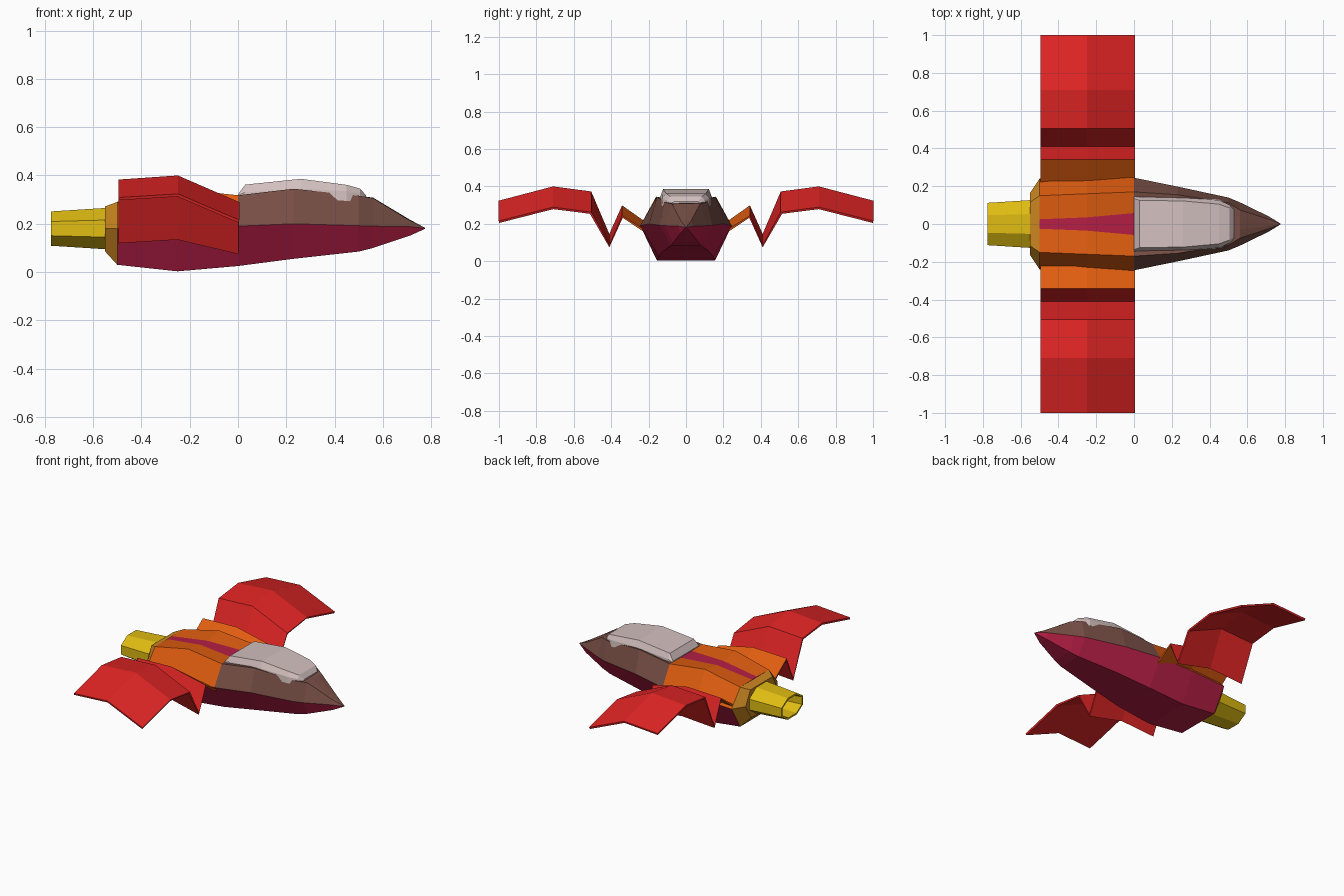
import bpy, math

if "Cube" in bpy.data.objects:
    bpy.data.objects.remove(bpy.data.objects["Cube"])


def material(name, rgb):
    m = bpy.data.materials.new(name)
    m.diffuse_color = (*rgb, 1)
    m.use_nodes = True
    m.node_tree.nodes["Principled BSDF"].inputs["Base Color"].default_value = m.diffuse_color
    return m


RED = material("red", (0.75, 0.018, 0.018))
ORANGE = material("orange", (0.75, 0.11, 0.005))
AMBER = material("amber", (0.60, 0.24, 0.015))
YELLOW = material("yellow", (0.74, 0.50, 0.006))
BROWN = material("brown", (0.19, 0.08, 0.062))
CRIMSON = material("crimson", (0.46, 0.013, 0.06))
PALE = material("pale_canopy", (0.65, 0.53, 0.52))
GREY = material("grey", (0.38, 0.34, 0.36))


def build(name, verts, faces, mats, rule=None):
    """Flat-shaded mesh; rule(face number) picks the material."""
    me = bpy.data.meshes.new(name)
    me.from_pydata(verts, [], faces)
    for m in mats:
        me.materials.append(m)
    if rule:
        for i, p in enumerate(me.polygons):
            p.material_index = rule(i)
    ob = bpy.data.objects.new(name, me)
    bpy.context.collection.objects.link(ob)
    return ob


def loft(name, rings, mats, rule=None, caps=(False, False)):
    """Skin equal-sized closed rings, ordered along +x."""
    n = len(rings[0])
    verts = [p for r in rings for p in r]
    faces = [(a * n + k, a * n + (k + 1) % n, (a + 1) * n + (k + 1) % n, (a + 1) * n + k)
             for a in range(len(rings) - 1) for k in range(n)]
    faces = [f[::-1] for f in faces]
    if caps[0]:
        faces.append(tuple(range(n)))
    if caps[1]:
        faces.append(tuple(reversed(range((len(rings) - 1) * n, len(rings) * n))))
    return build(name, verts, faces, mats, rule)


def section(x, half):
    """Ring from half-profile (y, z) points listed bottom to top, mirrored in y."""
    return [(x, -y, z) for y, z in half] + [(x, y, z) for y, z in reversed(half)]


# fuselage: x, then belly, side crease, shoulder and spine points
hull = [
    (-0.50, (0.150, 0.030), (0.240, 0.180), (0.150, 0.290), (0.025, 0.292)),
    (-0.25, (0.155, 0.003), (0.245, 0.190), (0.160, 0.345), (0.035, 0.325)),
    (0.00, (0.145, 0.025), (0.245, 0.190), (0.170, 0.318), (0.058, 0.316)),
    (0.23, (0.120, 0.055), (0.198, 0.200), (0.155, 0.345), (0.050, 0.310)),
    (0.50, (0.080, 0.085), (0.140, 0.192), (0.112, 0.316), (0.040, 0.312)),
    (0.56, (0.068, 0.100), (0.115, 0.190), (0.075, 0.306), (0.030, 0.308)),
    (0.71, (0.030, 0.150), (0.042, 0.188), (0.026, 0.214), (0.010, 0.218)),
    (0.775, (0.002, 0.179), (0.003, 0.181), (0.002, 0.183), (0.001, 0.183)),
]


def hull_colour(i):
    a, k = divmod(i, 8)
    if k in (0, 6, 7):          # below the crease
        return 2
    if a >= 2:                  # nose half
        return 1
    return 2 if k == 3 else 0   # spine stripe, rear top


loft("fuselage", [section(h[0], h[1:]) for h in hull],
     [ORANGE, BROWN, CRIMSON], lambda i: hull_colour(i) if i < 56 else 2, (True, True))

# tapered tail collar
loft("tail_collar", [
    section(-0.55, [(0.105, 0.085), (0.165, 0.18), (0.115, 0.272)]),
    section(-0.50, [(0.150, 0.030), (0.240, 0.18), (0.150, 0.290)])],
    [AMBER], None, (True, False))


# engine nozzle: faceted, hollow at the back
def octagon(x, w, h):
    return [(x, w * math.sin(a) / math.cos(math.pi / 8), 0.18 - h * math.cos(a) / math.cos(math.pi / 8))
            for a in (-math.pi / 8 - k * math.pi / 4 for k in range(8))]


loft("engine_nozzle", [octagon(-0.66, 0.080, 0.050), octagon(-0.775, 0.100, 0.060),
                       octagon(-0.775, 0.112, 0.071), octagon(-0.54, 0.127, 0.086)],
     [YELLOW, GREY], lambda i: 1 if i == 24 else 0, (True, False))

# cockpit canopy
canopy = [
    (0.000, (0.148, 0.300), (0.145, 0.318), (0.135, 0.322)),
    (0.030, (0.145, 0.300), (0.142, 0.330), (0.125, 0.362)),
    (0.260, (0.142, 0.300), (0.138, 0.345), (0.122, 0.386)),
    (0.450, (0.130, 0.295), (0.126, 0.335), (0.105, 0.361)),
    (0.505, (0.105, 0.295), (0.100, 0.325), (0.085, 0.346)),
    (0.530, (0.080, 0.295), (0.075, 0.312), (0.065, 0.318)),
]
loft("canopy", [section(c[0], c[1:]) for c in canopy], [PALE], None, (True, True))

# wings: span station y, then heights at trailing edge, crown and leading edge
stations = [
    (0.22, 0.195, 0.205, 0.160),
    (0.34, 0.285, 0.293, 0.238),
    (0.41, 0.125, 0.140, 0.080),
    (0.51, 0.355, 0.368, 0.258),
    (0.71, 0.377, 0.394, 0.284),
    (1.00, 0.303, 0.318, 0.210),
]
for side, label in ((1, "left"), (-1, "right")):
    verts = [(x, side * s[0], z) for s in stations
             for x, z in zip((-0.495, -0.25, 0.003), s[1:])]
    faces = []
    for r in range(5):
        for c in range(2):
            f = (r * 3 + c, r * 3 + c + 1, r * 3 + c + 4, r * 3 + c + 3)
            faces.append(f if side > 0 else f[::-1])
    wing = build(label + "_wing", verts, faces, [RED, ORANGE], lambda i: 1 if i < 2 else 0)
    thick = wing.modifiers.new("thickness", 'SOLIDIFY')
    thick.thickness = 0.012
    thick.offset = 0
